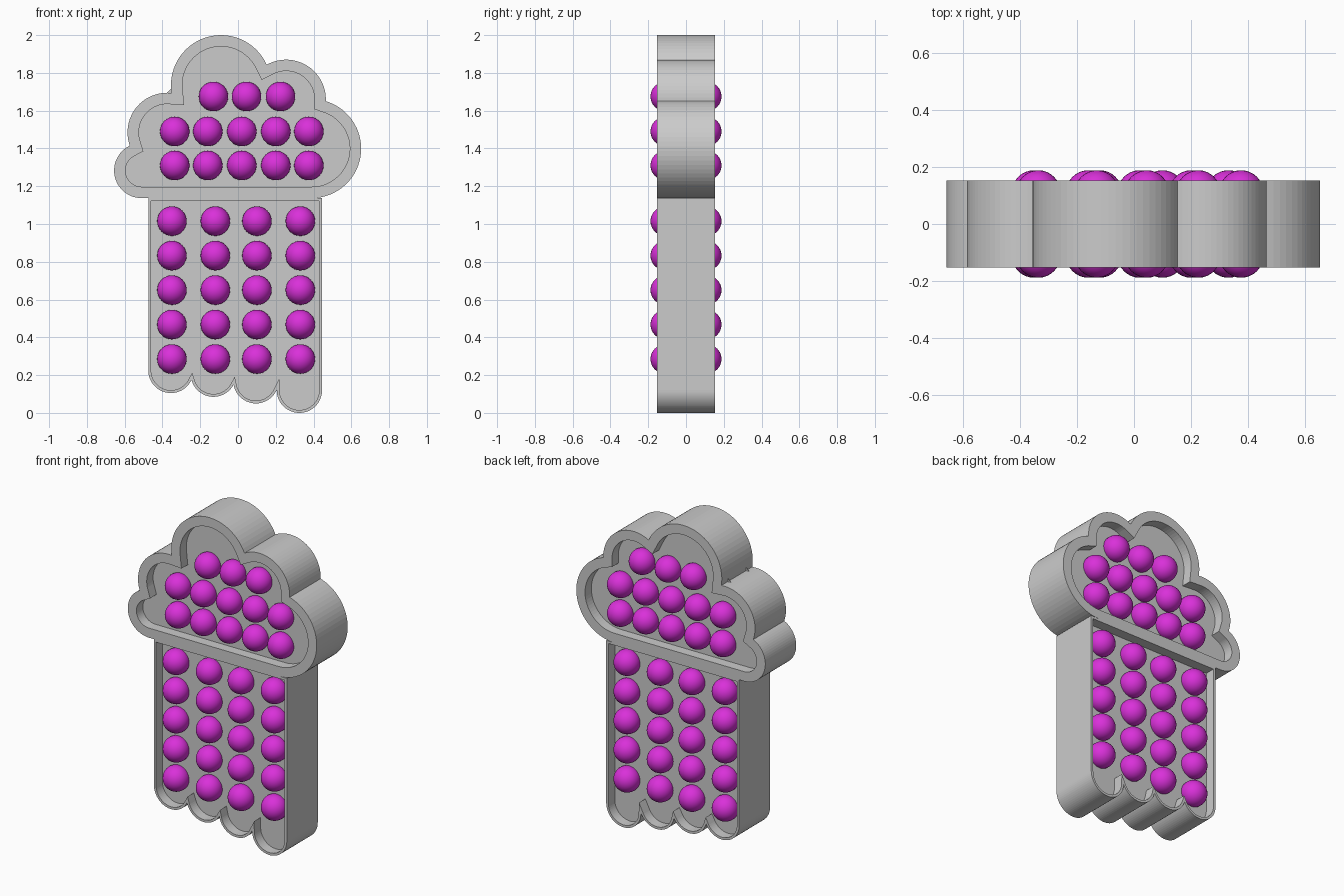
import bpy, bmesh
from math import cos, sin, pi, atan2, hypot, sqrt, ceil
from mathutils import Vector

cube = bpy.data.objects.get("Cube")
if cube:
    bpy.data.objects.remove(cube, do_unlink=True)

HALF = 0.153      # half depth of the tray walls
FLOOR = 0.09      # half depth of the recessed floor
SEAM = 1.137      # height where the cloud meets the rain body
BALL = 0.078


def material(name, color):
    mat = bpy.data.materials.new(name)
    mat.use_nodes = True
    mat.diffuse_color = color
    bsdf = mat.node_tree.nodes["Principled BSDF"]
    bsdf.inputs["Base Color"].default_value = color
    bsdf.inputs["Roughness"].default_value = 0.6
    return mat


grey = material("light_grey", (0.6, 0.6, 0.6, 1))
magenta = material("magenta", (0.7, 0.03, 0.7, 1))


def crossing(a, b):
    """Left-hand crossing point of two circles (x, z, r)."""
    dx, dz = b[0] - a[0], b[1] - a[1]
    d = hypot(dx, dz)
    t = (a[2] ** 2 - b[2] ** 2 + d * d) / (2 * d)
    h = sqrt(max(a[2] ** 2 - t * t, 0))
    return Vector((a[0] + (dx * t - dz * h) / d, a[1] + (dz * t + dx * h) / d))


def scallops(circles, start, end):
    """Clockwise chain of arcs from start to end, meeting at crossings."""
    joints = [crossing(a, b) for a, b in zip(circles, circles[1:])]
    stops = [Vector(start)] + joints + [Vector(end)]
    points = [stops[0]]
    for (x, z, r), p, q in zip(circles, stops, stops[1:]):
        a0 = atan2(p.y - z, p.x - x)
        sweep = (a0 - atan2(q.y - z, q.x - x)) % (2 * pi)
        n = ceil(sweep / (pi / 32))
        for i in range(1, n + 1):
            a = a0 - sweep * i / n
            points.append(Vector((x + r * cos(a), z + r * sin(a))))
    return points


def inset(points, width):
    """Mitred inward offset of a clockwise outline."""
    result = []
    for i, p in enumerate(points):
        u = (p - points[i - 1]).normalized()
        v = (points[(i + 1) % len(points)] - p).normalized()
        n = Vector((u.y + v.y, -u.x - v.x))
        result.append(p + n * (2 * width / n.length_squared))
    return result


def tray(name, outline, width):
    """Walled slab with the same recess in its front and its back."""
    inner = inset(outline, width)
    bm = bmesh.new()

    def loop(points, y):
        return [bm.verts.new((p.x, y, p.y)) for p in points]

    loops = [loop(inner, -FLOOR), loop(inner, -HALF), loop(outline, -HALF),
             loop(outline, HALF), loop(inner, HALF), loop(inner, FLOOR)]
    n = len(outline)
    for a, b in zip(loops, loops[1:]):
        for i in range(n):
            j = (i + 1) % n
            bm.faces.new((a[i], a[j], b[j], b[i]))
    floors = [bm.faces.new(loops[0]), bm.faces.new(loops[-1])]
    bmesh.ops.triangulate(bm, faces=floors)
    bmesh.ops.recalc_face_normals(bm, faces=bm.faces)
    return finish(name, bm, grey)


def finish(name, bm, mat):
    mesh = bpy.data.meshes.new(name)
    bm.to_mesh(mesh)
    bm.free()
    mesh.materials.append(mat)
    obj = bpy.data.objects.new(name, mesh)
    bpy.context.collection.objects.link(obj)
    return obj


# Cloud tray, puffs listed clockwise from lower left
puffs = [(-0.51, SEAM + 0.146, 0.146), (-0.375, 1.485, 0.21),
         (-0.09, 1.735, 0.265), (0.255, 1.66, 0.21), (0.39, SEAM + 0.262, 0.262)]
tray("cloud_tray", scallops(puffs, (-0.51, SEAM), (0.39, SEAM)), 0.06)

# Rain tray, drips listed clockwise from the right
drips = [(0.325, 0.12, 0.12), (0.095, 0.17, 0.12),
         (-0.13, 0.205, 0.12), (-0.355, 0.225, 0.12)]
rain = [Vector((-0.475, SEAM)), Vector((0.445, SEAM))]
rain += scallops(drips, (0.445, 0.12), (-0.475, 0.225))
tray("rain_tray", rain, 0.015)

# Balls set into both floors
spots = [(x, 1.675) for x in (-0.13, 0.045, 0.225)]
spots += [(x, z) for z in (1.49, 1.31) for x in (-0.335, -0.16, 0.02, 0.2, 0.375)]
spots += [(x, 0.285 + 0.1825 * k) for k in range(5) for x in (-0.35, -0.12, 0.1, 0.33)]
for side, name in ((-1, "front_balls"), (1, "back_balls")):
    bm = bmesh.new()
    for x, z in spots:
        ball = bmesh.ops.create_uvsphere(bm, u_segments=32, v_segments=16, radius=BALL)
        bmesh.ops.translate(bm, verts=ball["verts"], vec=(x, side * (0.188 - BALL), z))
    for f in bm.faces:
        f.smooth = True
    finish(name, bm, magenta)
